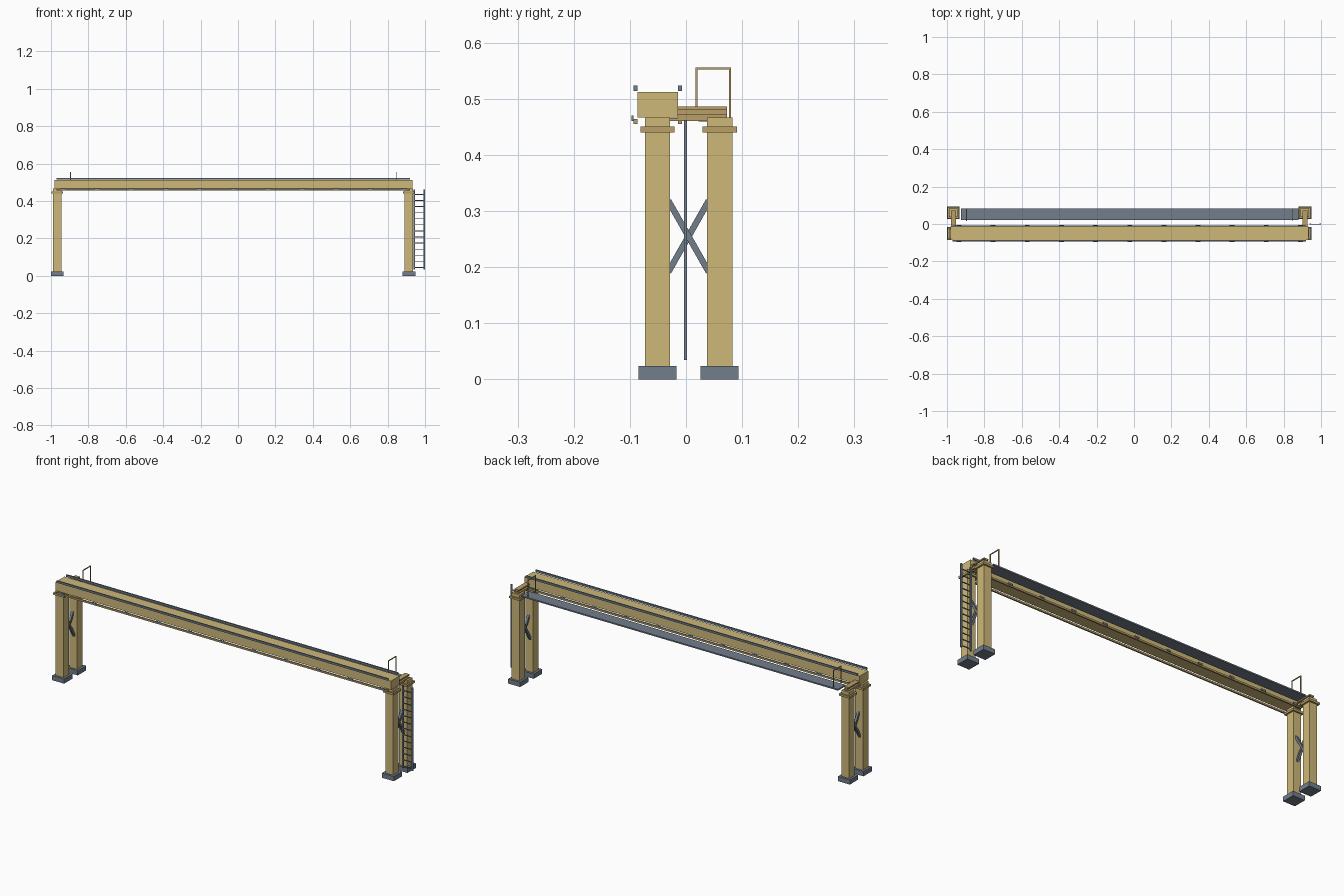
import bpy, math
from mathutils import Vector

if "Cube" in bpy.data.objects:
    bpy.data.objects.remove(bpy.data.objects["Cube"])


def material(name, rgb):
    m = bpy.data.materials.new(name)
    m.diffuse_color = (*rgb, 1)
    m.use_nodes = True
    m.node_tree.nodes["Principled BSDF"].inputs["Base Color"].default_value = m.diffuse_color
    return m


TAN = material("tan_paint", (0.62, 0.48, 0.19))
DARK_TAN = material("dark_tan_paint", (0.48, 0.35, 0.14))
GREY = material("blue_grey_steel", (0.17, 0.21, 0.26))


def box(name, x, y, z, mat):
    """Box from (min, max) ranges."""
    lo, hi = Vector((x[0], y[0], z[0])), Vector((x[1], y[1], z[1]))
    bpy.ops.mesh.primitive_cube_add(size=1, location=(lo + hi) / 2)
    o = bpy.context.object
    o.name = name
    for v in o.data.vertices:
        v.co = Vector([a * b for a, b in zip(v.co, hi - lo)])
    o.data.materials.append(mat)
    return o


def cbox(name, cx, cy, w, z, mat):
    """Square block centred on a column axis."""
    return box(name, (cx - w / 2, cx + w / 2), (cy - w / 2, cy + w / 2), z, mat)


FRONT_Y, REAR_Y = -0.051, 0.060

for side, cx in (("left", -0.966), ("right", 0.914)):
    # Columns with footing and capital
    for row, cy in (("front", FRONT_Y), ("rear", REAR_Y)):
        cbox(f"{side}_{row}_footing", cx, cy, 0.068, (0, 0.024), GREY)
        cbox(f"{side}_{row}_column", cx, cy, 0.045, (0.024, 0.467), TAN)
        cbox(f"{side}_{row}_capital", cx, cy, 0.061, (0.44, 0.451), DARK_TAN)

    # Cross bracing between the columns
    for i, s in enumerate((1, -1)):
        dy, dz = 0.072, 0.127
        b = box(f"{side}_brace_{i}", (-0.006, 0.006), (-0.0055, 0.0055),
                (-math.hypot(dy, dz) / 2, math.hypot(dy, dz) / 2), GREY)
        b.location = (cx + s * 0.003, 0.0045, 0.255)
        b.rotation_euler.x = s * math.atan2(dy, dz)

    # I-shaped tie from the rear column to the girder
    box(f"{side}_tie_top_flange", (cx - 0.013, cx + 0.013), (-0.014, 0.073), (0.480, 0.486), DARK_TAN)
    box(f"{side}_tie_web", (cx - 0.004, cx + 0.004), (-0.014, 0.073), (0.472, 0.480), DARK_TAN)
    box(f"{side}_tie_bottom_flange", (cx - 0.013, cx + 0.013), (-0.014, 0.073), (0.466, 0.472), DARK_TAN)
    box(f"{side}_tie_plate", (cx - 0.013, cx + 0.013), (-0.029, 0.038), (0.461, 0.466), DARK_TAN)

# Main girder
box("main_girder", (-0.98, 0.932), (-0.086, -0.014), (0.467, 0.512), TAN)

# Rails along both edges of the girder, with clips
for side, y0, yc in (("front", -0.094, -0.097), ("rear", -0.0145, -0.0075)):
    box(f"{side}_top_rail", (-0.97, 0.92), (y0, y0 + 0.0075), (0.514, 0.524), GREY)
    box(f"{side}_bottom_rail", (-0.97, 0.92), (y0, y0 + 0.0075), (0.455, 0.464), DARK_TAN)
    for i in range(11):
        x = -0.936 + i * 0.1826
        box(f"{side}_clip_{i}", (x - 0.013, x + 0.013), (yc, yc + 0.003), (0.461, 0.470), GREY)

# Walkway
box("walkway", (-0.925, 0.88), (0.022, 0.083), (0.460, 0.467), GREY)

# Hoop frames standing on the walkway
for side, x in (("left", -0.896), ("right", 0.846)):
    xr = (x - 0.002, x + 0.002)
    box(f"{side}_hoop_inner_post", xr, (0.0165, 0.0205), (0.467, 0.552), DARK_TAN)
    box(f"{side}_hoop_outer_post", xr, (0.0765, 0.0805), (0.467, 0.552), DARK_TAN)
    box(f"{side}_hoop_top_bar", xr, (0.0165, 0.0805), (0.552, 0.556), DARK_TAN)

# Access ladder
for name, x in (("inner", 0.942), ("outer", 0.996)):
    box(f"ladder_{name}_stile", (x - 0.004, x + 0.004), (-0.004, 0.002), (0.035, 0.462), GREY)
for i in range(13):
    z = 0.045 + i * 0.0325
    box(f"ladder_rung_{i}", (0.942, 0.996), (-0.003, 0.001), (z - 0.002, z + 0.002), GREY)
